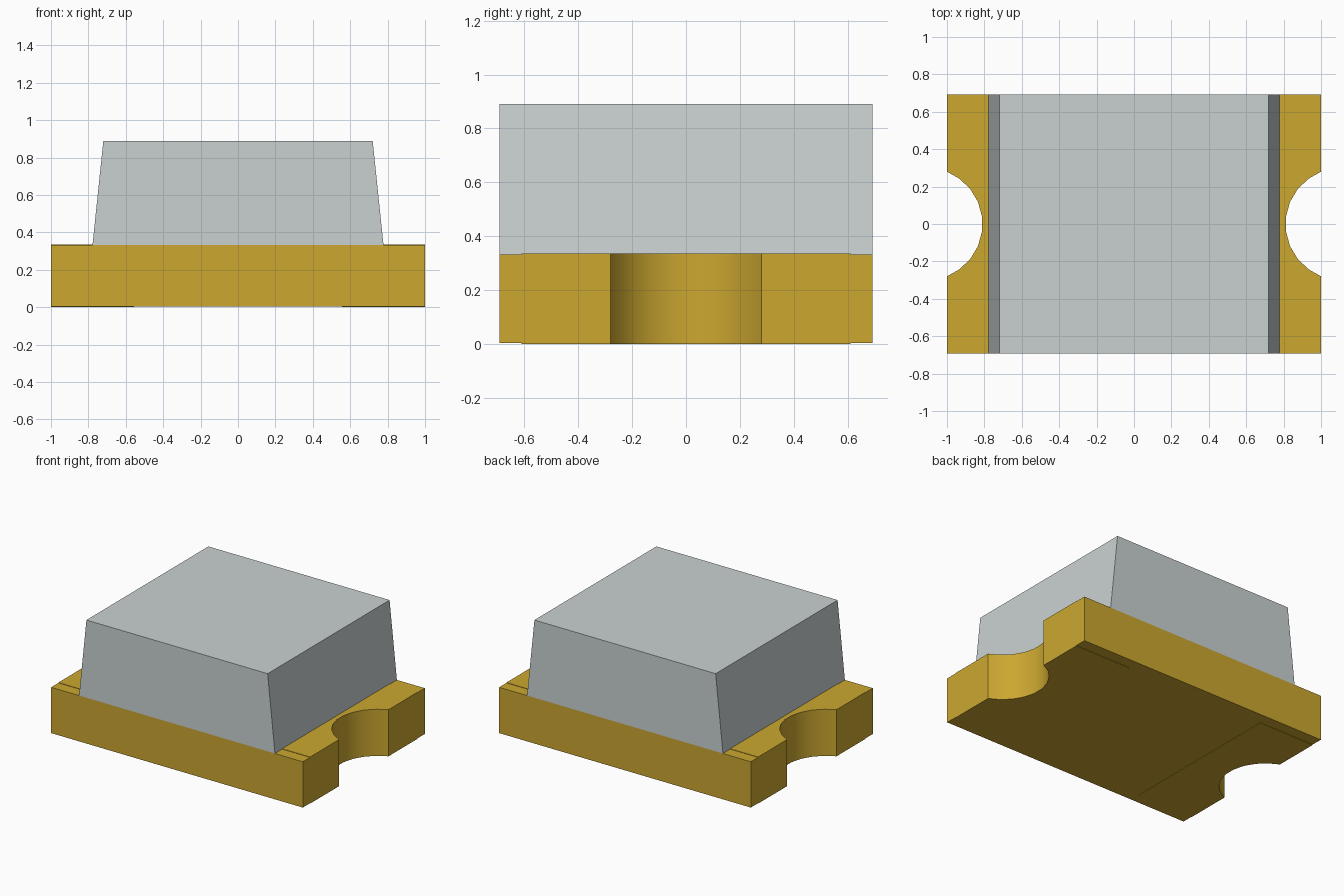
import bpy, bmesh, math

if "Cube" in bpy.data.objects:
    bpy.data.objects.remove(bpy.data.objects["Cube"], do_unlink=True)

HALF_Y = 0.692                 # half depth of board and lens
PAD_Y, PAD_X = 0.61, 0.556     # contact pad half depth and inner edge
BOARD_TOP, LENS_TOP = 0.335, 0.89
PAD_T = 0.003                  # contact plate thickness


def material(name, color):
    mat = bpy.data.materials.new(name)
    mat.use_nodes = True
    mat.diffuse_color = color
    mat.node_tree.nodes["Principled BSDF"].inputs["Base Color"].default_value = color
    return mat


gold = material("gold", (0.604, 0.386, 0.030, 1))
grey = material("light grey", (0.590, 0.638, 0.638, 1))


def extrude(name, outline, start, depth, mat):
    """Closed prism: outline points placed by start, swept along depth."""
    bm = bmesh.new()
    face = bm.faces.new([bm.verts.new(start(a, b)) for a, b in outline])
    swept = bmesh.ops.extrude_face_region(bm, geom=[face])["geom"]
    bmesh.ops.translate(bm, vec=depth, verts=[v for v in swept if isinstance(v, bmesh.types.BMVert)])
    bmesh.ops.recalc_face_normals(bm, faces=bm.faces)
    mesh = bpy.data.meshes.new(name)
    bm.to_mesh(mesh)
    bm.free()
    mesh.materials.append(mat)
    obj = bpy.data.objects.new(name, mesh)
    bpy.context.collection.objects.link(obj)
    return obj


def smooth(obj):
    bpy.ops.object.select_all(action='DESELECT')
    obj.select_set(True)
    bpy.context.view_layer.objects.active = obj
    bpy.ops.object.shade_smooth_by_angle(angle=math.radians(30))


def notch(side):
    """Round bite in the end of the board, from -y to +y."""
    points = []
    for i in range(10):
        a = math.radians(-69 + 138 * i / 9)
        x = 1.0 if i in (0, 9) else 1.11 - 0.3 * math.cos(a)
        points.append((side * x, 0.3 * math.sin(a)))
    return points


# Board with a notch in each end
right_end = [(1, -HALF_Y)] + notch(1) + [(1, HALF_Y)]
left_end = [(-x, -y) for x, y in right_end]
board = extrude("board", right_end + left_end, lambda x, y: (x, y, PAD_T),
                (0, 0, BOARD_TOP - 2 * PAD_T), gold)
smooth(board)

# Thin contact plates on the top and bottom of each end
for side, label in ((1, "left"), (-1, "right")):
    outline = ([(side * PAD_X, -PAD_Y), (side, -PAD_Y)] + notch(side)
               + [(side, PAD_Y), (side * PAD_X, PAD_Y)])
    for z, level in ((0, "bottom"), (BOARD_TOP - PAD_T, "top")):
        pad = extrude(f"{level}_contact_{label}", outline,
                      lambda x, y: (x, y, z), (0, 0, PAD_T), gold)
        smooth(pad)

# Lens block with sloping ends
lens_profile = [(-0.778, BOARD_TOP - PAD_T), (0.778, BOARD_TOP - PAD_T),
                (0.72, LENS_TOP), (-0.72, LENS_TOP)]
extrude("lens", lens_profile, lambda x, z: (x, -HALF_Y, z), (0, 2 * HALF_Y, 0), grey)
